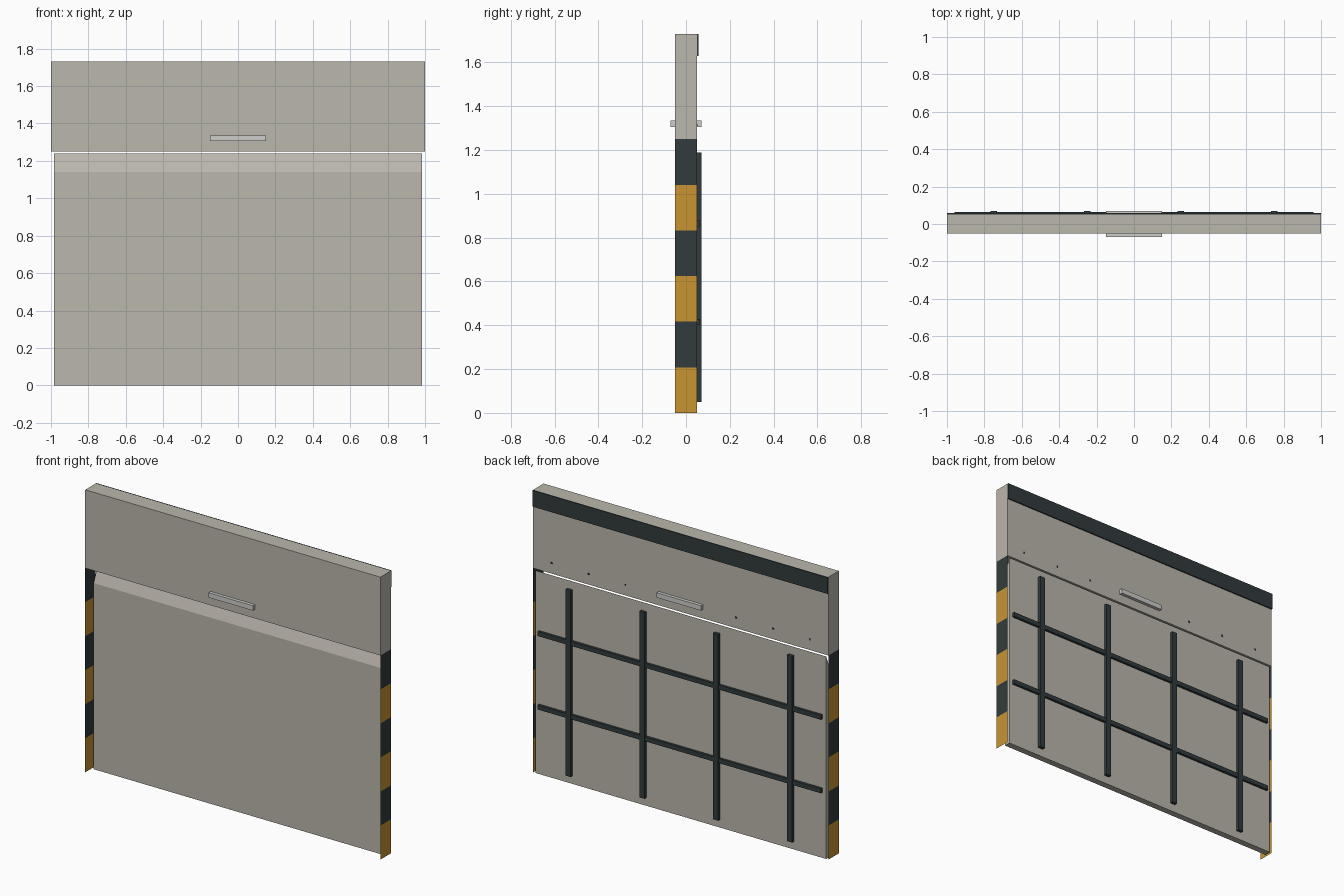
import bpy
import bmesh

cube = bpy.data.objects.get("Cube")
if cube:
    bpy.data.objects.remove(cube, do_unlink=True)


def material(name, srgb):
    color = [(c / 255 / 12.92) if c < 11 else ((c / 255 + 0.055) / 1.055) ** 2.4 for c in srgb]
    mat = bpy.data.materials.new(name)
    mat.use_nodes = True
    mat.diffuse_color = (*color, 1)
    mat.node_tree.nodes["Principled BSDF"].inputs["Base Color"].default_value = (*color, 1)
    return mat


grey = material("warm grey paint", (187, 183, 173))
dark = material("dark slate", (50, 59, 60))
yellow = material("hazard yellow", (200, 148, 50))
silver = material("light metal", (205, 205, 203))


def finish(name, bm, *mats):
    mesh = bpy.data.meshes.new(name)
    bm.to_mesh(mesh)
    bm.free()
    for mat in mats:
        mesh.materials.append(mat)
    obj = bpy.data.objects.new(name, mesh)
    bpy.context.collection.objects.link(obj)
    return obj


def box(name, x, y, z, mat):
    """Box from (min, max) ranges on each axis."""
    bm = bmesh.new()
    bmesh.ops.create_cube(bm, size=1)
    for v in bm.verts:
        v.co = [r[0] if c < 0 else r[1] for c, r in zip(v.co, (x, y, z))]
    return finish(name, bm, mat)


# Header housing with dark strip along the top of its back
box("header", (-1, 1), (-0.05, 0.05), (1.25, 1.73), grey)
box("header_back_strip", (-1, 1), (0.05, 0.058), (1.63, 1.73), dark)

# Door leaf: side profile with sloped top, extruded across the width
bm = bmesh.new()
profile = [(0.01, 0), (0.05, 0), (0.05, 1.24), (0.01, 1.14)]
face = bm.faces.new([bm.verts.new((-0.985, y, z)) for y, z in profile])
side = bmesh.ops.extrude_face_region(bm, geom=[face])
bmesh.ops.translate(bm, vec=(1.97, 0, 0), verts=[g for g in side["geom"] if isinstance(g, bmesh.types.BMVert)])
bmesh.ops.recalc_face_normals(bm, faces=bm.faces)
finish("door_leaf", bm, grey)

# Thin striped side plates, yellow at the floor
STRIPES = 6
step = 1.25 / STRIPES
for name, sx in (("left_side_plate", 1), ("right_side_plate", -1)):
    bm = bmesh.new()
    rows = [[bm.verts.new((sx, y * sx, i * step)) for y in (-0.05, 0.05)] for i in range(STRIPES + 1)]
    for i, (low, high) in enumerate(zip(rows, rows[1:])):
        f = bm.faces.new((low[0], low[1], high[1], high[0]))
        f.material_index = i % 2
    finish(name, bm, yellow, dark)

# Stiffening bars on the back of the door
for i in range(4):
    x = -0.75 + 0.5 * i
    box(f"vertical_bar_{i + 1}", (x - 0.017, x + 0.017), (0.05, 0.07), (0.05, 1.19), dark)
for i, z in enumerate((0.415, 0.865)):
    box(f"horizontal_bar_{i + 1}", (-0.96, 0.96), (0.05, 0.065), (z - 0.014, z + 0.014), dark)

# Handles on both sides of the header
box("front_handle", (-0.15, 0.15), (-0.07, -0.05), (1.305, 1.335), silver)
box("back_handle", (-0.15, 0.15), (0.05, 0.07), (1.305, 1.335), silver)

# Small bolts in a row beside the back handle
for i, x in enumerate((0.375, 0.625, 0.875)):
    for name, sx in (("left", 1), ("right", -1)):
        box(f"{name}_bolt_{i + 1}", (sx * x - 0.005, sx * x + 0.005), (0.05, 0.053), (1.31, 1.32), dark)
